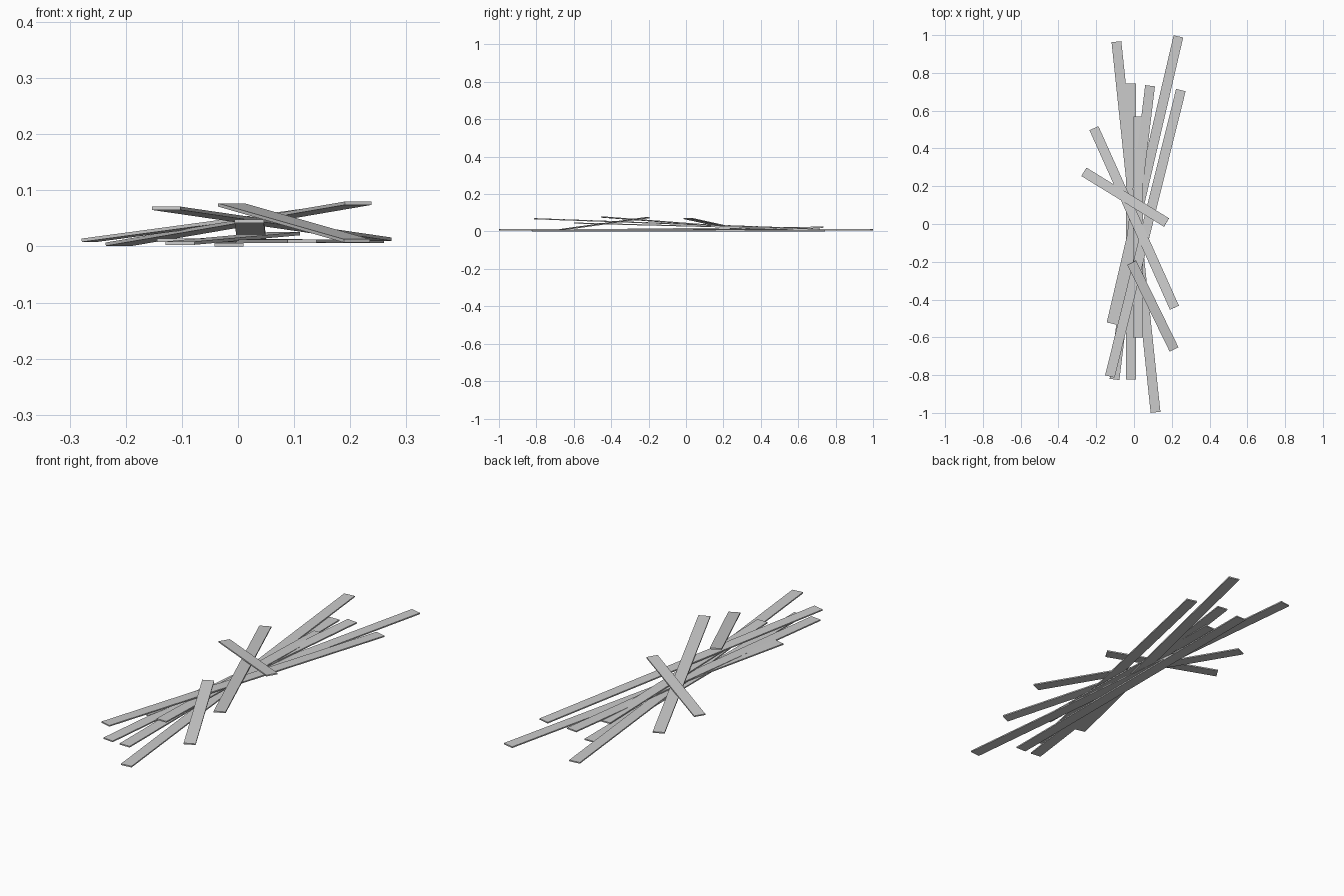
import bpy
from mathutils import Vector, Matrix

WIDTH, THICK = 0.052, 0.006

def plank(name, a, b):
    """Flat board whose end centres are a and b."""
    a, b = Vector(a), Vector(b)
    along = (b - a).normalized()
    side = Vector((0, 0, 1)).cross(along).normalized()
    up = along.cross(side)
    bpy.ops.mesh.primitive_cube_add(size=1)
    ob = bpy.context.object
    ob.name = name
    rot = Matrix((along, side, up)).transposed().to_4x4()
    size = Matrix.Diagonal(((b - a).length, WIDTH, THICK, 1))
    ob.data.transform(rot @ size)
    ob.location = (a + b) / 2

# loose pile of boards: far end, near end
boards = [
    ((-0.016, 0.743, 0.003), (-0.016, -0.823, 0.003)),
    ((-0.093, 0.965, 0.009), (0.114, -0.997, 0.009)),
    ((0.235, 0.993, 0.009), (-0.119, -0.527, 0.011)),
    ((0.085, 0.732, 0.023), (-0.103, -0.823, 0.006)),
    ((0.024, 0.570, 0.015), (0.020, -0.600, 0.045)),
    ((0.248, 0.709, 0.013), (-0.128, -0.807, 0.068)),
    ((-0.212, 0.507, 0.004), (0.214, -0.443, 0.077)),
    ((-0.265, 0.276, 0.011), (0.172, 0.008, 0.070)),
    ((-0.012, -0.205, 0.074), (0.212, -0.664, 0.010)),
]
for i, (far, near) in enumerate(boards, 1):
    plank(f"plank_{i}", far, near)
